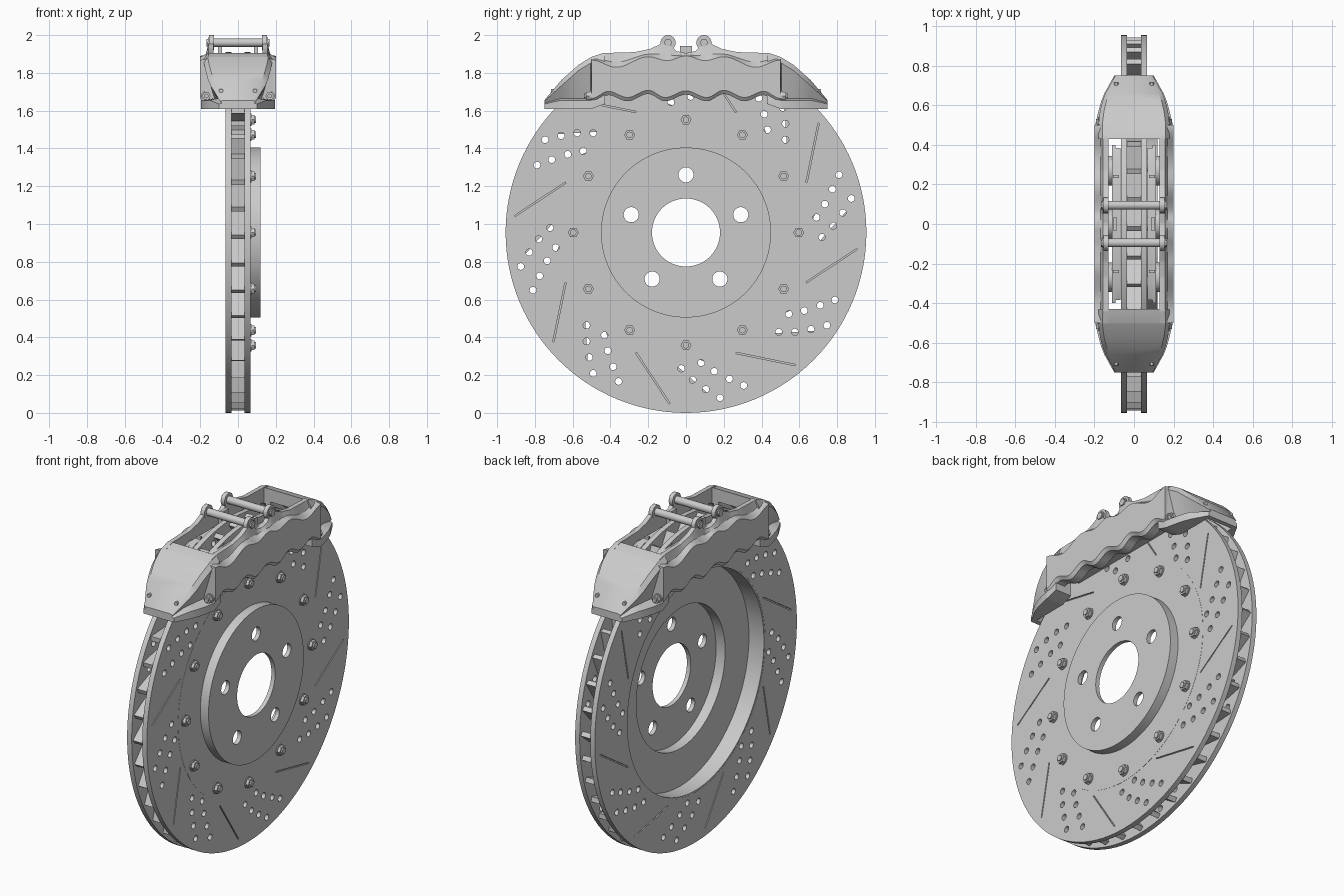
import bpy, bmesh, math
from math import cos, sin, pi, radians

if "Cube" in bpy.data.objects:
    bpy.data.objects.remove(bpy.data.objects["Cube"])

C = 0.955          # wheel axis height
R = 0.955          # rotor radius

# ---------- helpers ----------
def circle(u, v, r, n=24, a0=0.0):
    return [(u + r * cos(a0 + 2 * pi * i / n), v + r * sin(a0 + 2 * pi * i / n)) for i in range(n)]

def loft(bm, rings, closed=False):
    vs = [[bm.verts.new(p) for p in ring] for ring in rings]
    n = len(vs[0])
    for i in range(len(vs) if closed else len(vs) - 1):
        a, b = vs[i], vs[(i + 1) % len(vs)]
        for j in range(n):
            k = (j + 1) % n
            bm.faces.new((a[j], a[k], b[k], b[j]))
    if not closed:
        bm.faces.new(vs[0])
        bm.faces.new(vs[-1])

def prism(bm, pts, a, b, axis='x'):
    f = (lambda t, u, v: (t, u, v)) if axis == 'x' else (lambda t, u, v: (u, t, v))
    loft(bm, [[f(t, u, v) for u, v in pts] for t in (a, b)])

def box(bm, x0, x1, y0, y1, z0, z1):
    prism(bm, [(y0, z0), (y1, z0), (y1, z1), (y0, z1)], x0, x1)

def lathe(bm, prof, n=128):
    loft(bm, [[(x, r * cos(2 * pi * i / n), C + r * sin(2 * pi * i / n)) for x, r in prof]
              for i in range(n)], closed=True)

def polar(r, deg):
    return r * cos(radians(deg)), C + r * sin(radians(deg))

def strip(p, q, w):
    dx, dy = q[0] - p[0], q[1] - p[1]
    l = math.hypot(dx, dy)
    nx, ny = -dy / l * w / 2, dx / l * w / 2
    return [(p[0] + nx, p[1] + ny), (p[0] - nx, p[1] - ny), (q[0] - nx, q[1] - ny), (q[0] + nx, q[1] + ny)]

def interp(t, pts, smooth=False):
    t = min(max(t, pts[0][0]), pts[-1][0])
    for (a, va), (b, vb) in zip(pts, pts[1:]):
        if t <= b:
            k = (t - a) / (b - a)
            if smooth:
                k = (1 - cos(pi * k)) / 2
            return va + (vb - va) * k

def make(name, bm, cutter=None):
    bmesh.ops.recalc_face_normals(bm, faces=bm.faces[:])
    me = bpy.data.meshes.new(name)
    bm.to_mesh(me)
    bm.free()
    ob = bpy.data.objects.new(name, me)
    bpy.context.scene.collection.objects.link(ob)
    if cutter:
        cut = make(name + "_cutter", cutter)
        mod = ob.modifiers.new("cut", 'BOOLEAN')
        mod.object, mod.operation, mod.solver = cut, 'DIFFERENCE', 'EXACT'
        dg = bpy.context.evaluated_depsgraph_get()
        ob.data = bpy.data.meshes.new_from_object(ob.evaluated_get(dg))
        ob.modifiers.clear()
        bpy.data.objects.remove(cut)
    bpy.ops.object.select_all(action='DESELECT')
    ob.select_set(True)
    bpy.context.view_layer.objects.active = ob
    bpy.ops.object.shade_smooth_by_angle(angle=radians(30))
    return ob

# ---------- rotor plates: drilled and slotted ----------
bm, cut = bmesh.new(), bmesh.new()
for a, b in ((0.035, 0.065), (-0.065, -0.035)):
    lathe(bm, [(a, 0.655), (b, 0.655), (b, R), (a, R)])
holes = [(.69, .08), (.735, .15), (.775, .23), (.81, .305), (.72, -.025), (.78, .035), (.83, .105), (.875, .18)]
for k in range(8):
    for u, v in holes:
        y, z = polar(math.hypot(u, v), math.degrees(math.atan2(v, u)) + 45 * k)
        prism(cut, circle(y, z, 0.018, 16), -0.1, 0.1)
    line = strip(polar(.69, 22.5 + 45 * k), polar(.91, 39.5 + 45 * k), 0.007)
    for s in (1, -1):
        prism(cut, line, s * 0.057, s * 0.08)
make("rotor_plates", bm, cut)

# cooling vanes between the plates
bm = bmesh.new()
for k in range(40):
    prism(bm, strip(polar(.665, -2.2 + 9 * k), polar(.935, 19.5 + 9 * k), 0.028), -0.0355, 0.0355)
make("cooling_vanes", bm)

# ---------- hub hat with mounting flange ----------
bm, cut = bmesh.new(), bmesh.new()
lathe(bm, [(.12, .18), (.12, .45), (.066, .45), (.066, .66), (-.064, .66),
           (-.064, .645), (.035, .645), (.035, .42), (.095, .42), (.095, .18)])
for k in range(5):
    prism(cut, circle(*polar(.305, 90 + 72 * k), 0.04, 32), 0.0, 0.2)
make("hub_hat", bm, cut)

# ring of flange bolts
bm = bmesh.new()
for k in range(12):
    y, z = polar(.597, 30 * k)
    prism(bm, circle(y, z, 0.033, 20), 0.06, 0.071)
    prism(bm, circle(y, z, 0.029, 6), 0.071, 0.088)
    prism(bm, circle(y, z, 0.017, 16), 0.088, 0.096)
make("flange_bolts", bm)

# ---------- caliper ----------
TOP = [(0, 1.905), (.05, 1.915), (.085, 1.95), (.13, 1.955), (.19, 1.927), (.27, 1.91), (.44, 1.905),
       (.5, 1.885), (.57, 1.842), (.66, 1.762), (.75, 1.655)]
WAVE = [(0, 1.89), (.1, 1.865), (.2, 1.885), (.37, 1.83), (.5, 1.868)]
LOW = [(0, 1.685), (.11, 1.65), (.2, 1.688), (.31, 1.65), (.41, 1.682), (.5, 1.645)]

# scalloped side walls
bm = bmesh.new()
for s in (1, -1):
    rings = []
    for i in range(-50, 51):
        y = i / 100
        zt, zw, zb = interp(abs(y), TOP), interp(abs(y), WAVE, True), interp(abs(y), LOW, True)
        rings.append([(s * x, y, z) for x, z in
                      ((.13, zb), (.185, zb), (.2, zb + .02), (.2, zw), (.17, zw + .35 * (zt - zw)), (.157, zt), (.13, zt))])
    loft(bm, rings)
make("caliper_side_walls", bm)

# bridge ends, tapered, with a slot for the rotor
bm, cut = bmesh.new(), bmesh.new()
stations = [(.43, .19, .19, .18), (.5, .195, .19, .18), (.505, .195, .125, .18),
            (.57, .18, .115, .172), (.62, .166, .11, .16), (.66, .15, .105, .145), (.75, .1, .085, .095)]
for s in (1, -1):
    rings = []
    for y, wf, wm, wt in stations:
        zt = interp(y, TOP)
        zs = (1.61, 1.635, 1.64, 1.65, zt) if y == .75 else (1.635 if y < .5 else 1.61, 1.655, 1.665, zt - .03, zt)
        half = list(zip((wf, wf, wm, wt, wt - .02), zs))
        rings.append([(x, s * y, z) for x, z in half] + [(-x, s * y, z) for x, z in reversed(half)])
    loft(bm, rings)
prism(cut, circle(0, C, 0.975, 128), -0.085, 0.085)
make("caliper_bridge_ends", bm, cut)

# caliper corner bolts and small end plugs
bm = bmesh.new()
for sx in (1, -1):
    for sy in (1, -1):
        prism(bm, circle(sx * .168, 1.678, .027, 20), sy * .49, sy * .51, 'y')
        prism(bm, circle(sx * .168, 1.678, .023, 6), sy * .51, sy * .53, 'y')
        prism(bm, circle(sx * .168, 1.678, .012, 12), sy * .53, sy * .54, 'y')
        prism(bm, circle(sx * .09, 1.705, .011, 12), sy * .66, sy * .716, 'y')
make("caliper_bolts", bm)

# cross pins with lugs
bm = bmesh.new()
for y in (.095, -.095):
    prism(bm, circle(y, 1.96, .022), -.15, .15)
    for s in (1, -1):
        prism(bm, circle(y, 1.96, .04, 32), s * .128, s * .153)
        prism(bm, circle(y, 1.96, .027, 24), s * .153, s * .158)
        prism(bm, circle(y, 1.96, .022, 6), s * .158, s * .166)
make("cross_pins", bm)

# brake pads with tabs
bm = bmesh.new()
for s in (1, -1):
    for x0, x1, w in ((.067, .094, .385), (.094, .112, .4)):
        prism(bm, [(-w, 1.7), (-.2, 1.7), (.2, 1.7), (w, 1.7), (w, 1.83), (.3, 1.865), (-.3, 1.865), (-w, 1.83)],
              s * x0, s * x1)
    box(bm, s * .085, s * .105, -.033, .033, 1.86, 1.943)
    for y in (.24, -.24):
        box(bm, s * .075, s * .105, y - .008, y + .008, 1.86, 1.88)
make("brake_pads", bm)

# pistons behind the pads
bm = bmesh.new()
for s in (1, -1):
    for y in (-.27, 0, .27):
        prism(bm, circle(y, 1.78, .075, 32), s * .11, s * .135)
make("pistons", bm)
